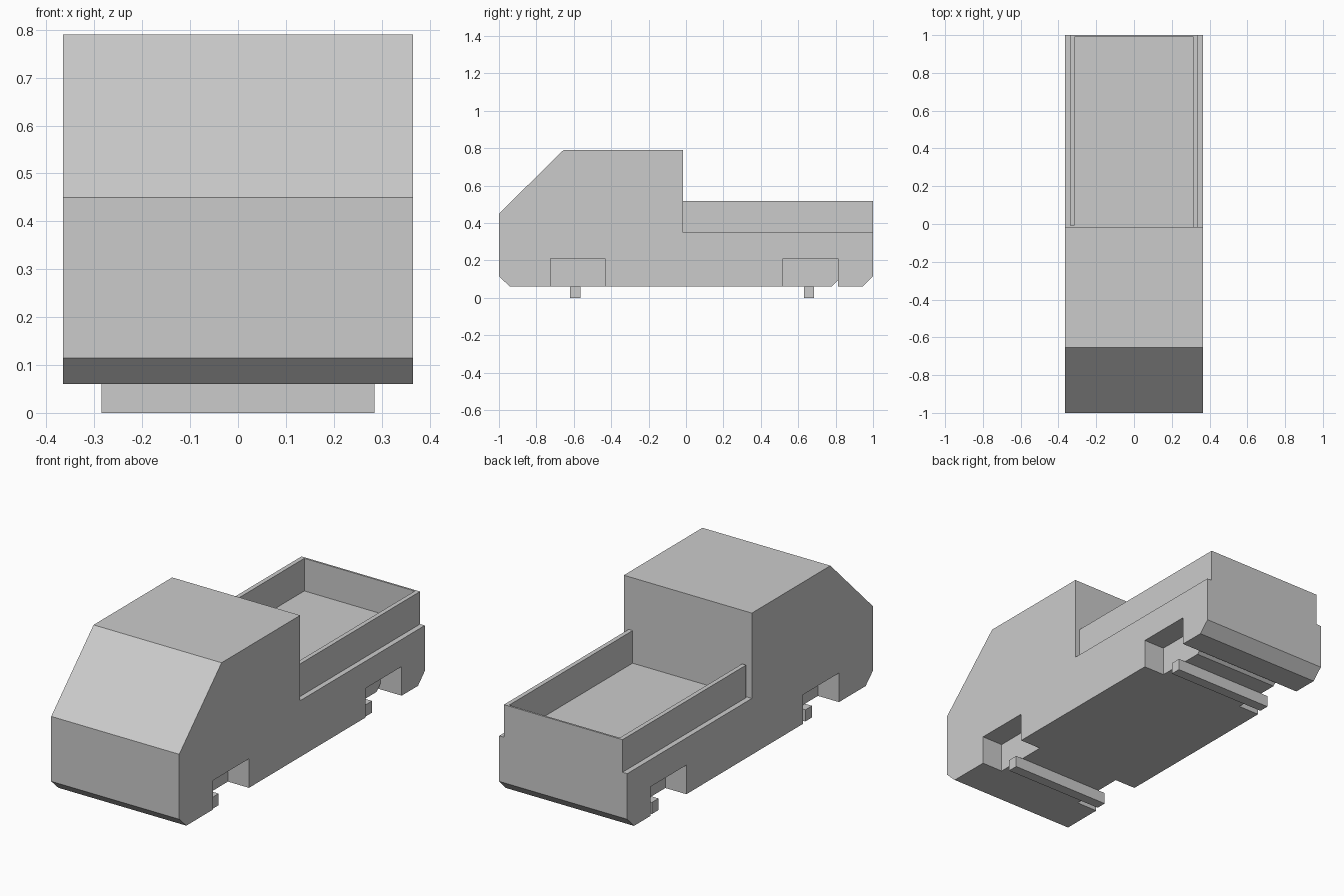
import bpy, bmesh

if "Cube" in bpy.data.objects:
    bpy.data.objects.remove(bpy.data.objects["Cube"])

HALF_W = 0.365      # body half width
WELL_IN = 0.245     # inner wall of the wheel wells
DECK = 0.35         # load bed floor height
CAB_BACK = -0.015


def prism(name, profile, x0, x1):
    """Extrude a (y, z) profile along x."""
    bm = bmesh.new()
    face = bm.faces.new([bm.verts.new((x0, y, z)) for y, z in profile])
    ext = bmesh.ops.extrude_face_region(bm, geom=[face])
    verts = [g for g in ext["geom"] if isinstance(g, bmesh.types.BMVert)]
    bmesh.ops.translate(bm, verts=verts, vec=(x1 - x0, 0, 0))
    bmesh.ops.recalc_face_normals(bm, faces=bm.faces[:])
    mesh = bpy.data.meshes.new(name)
    bm.to_mesh(mesh)
    bm.free()
    obj = bpy.data.objects.new(name, mesh)
    bpy.context.collection.objects.link(obj)
    return obj


def box(name, x0, x1, y0, y1, z0, z1):
    return prism(name, [(y0, z0), (y1, z0), (y1, z1), (y0, z1)], x0, x1)


def cut(target, cutter):
    mod = target.modifiers.new("cut", "BOOLEAN")
    mod.operation = "DIFFERENCE"
    mod.solver = "EXACT"
    mod.object = cutter
    cutter.hide_render = True
    bpy.context.view_layer.objects.active = target
    bpy.ops.object.modifier_apply(modifier=mod.name)
    bpy.data.objects.remove(cutter)


# Cab and chassis in one side profile
body = prism("truck_body", [
    (-1, 0.115), (-0.942, 0.06), (0.945, 0.06), (1, 0.115), (1, DECK),
    (CAB_BACK, DECK), (CAB_BACK, 0.79), (-0.655, 0.79), (-1, 0.45)],
    -HALF_W, HALF_W)

# Wheel wells, two per side
for y0, y1 in ((-0.725, -0.432), (0.518, 0.812)):
    for s in (-1, 1):
        xs = sorted((s * WELL_IN, s * 0.45))
        cut(body, box("well_cutter", xs[0], xs[1], y0, y1, -0.05, 0.21))

# Shallow bevelled groove under the rear
cut(body, prism("groove_cutter", [(0.77, 0.05), (0.812, 0.05), (0.812, 0.092)],
                -WELL_IN - 0.01, WELL_IN + 0.01))

# Axle bars
for name, y in (("front_axle", -0.592), ("rear_axle", 0.658)):
    box(name, -0.285, 0.285, y - 0.027, y + 0.027, 0, 0.06)

# Load bed walls and tailgate
box("left_bed_wall", -0.338, -0.315, -0.007, 0.99, DECK, 0.518)
box("right_bed_wall", 0.315, 0.338, CAB_BACK, 0.99, DECK, 0.518)
box("tailgate", -0.338, 0.338, 0.99, 1, DECK, 0.518)
